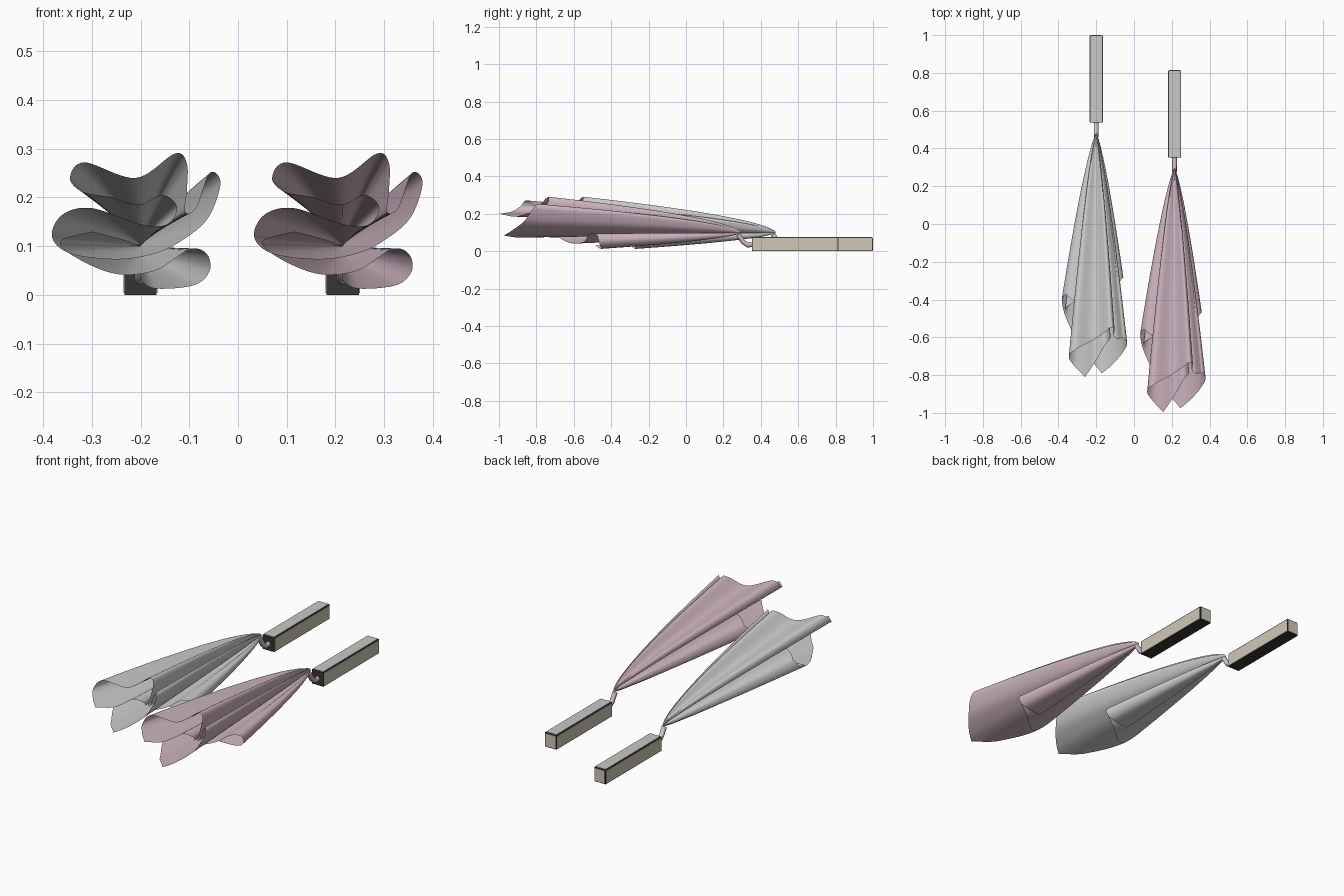
import bpy, math
from mathutils import Vector

if "Cube" in bpy.data.objects:
    bpy.data.objects.remove(bpy.data.objects["Cube"])


def material(name, rgb):
    m = bpy.data.materials.new(name)
    m.diffuse_color = (*rgb, 1)
    m.use_nodes = True
    m.node_tree.nodes["Principled BSDF"].inputs["Base Color"].default_value = m.diffuse_color
    return m


GRAY = material("light gray cloth", (0.62, 0.62, 0.62))
PINK = material("pale pink cloth", (0.62, 0.46, 0.53))
BEIGE = material("beige panel", (0.62, 0.58, 0.46))
SILVER = material("gray top panel", (0.58, 0.58, 0.57))
DARK = material("dark trim", (0.035, 0.035, 0.04))

APEX = Vector((-0.2, 0.48, 0.10))

# Hem of the main cloth: x, z, y of the folds, going round the gathered cloth
MAIN_HEM = [(-.345, .24, -.70), (-.315, .272, -.67), (-.21, .24, -.61), (-.13, .29, -.55),
            (-.105, .27, -.55), (-.105, .215, -.57), (-.108, .17, -.59), (-.085, .18, -.61),
            (-.058, .25, -.60), (-.036, .23, -.63), (-.06, .16, -.68), (-.11, .115, -.74),
            (-.17, .085, -.79), (-.25, .073, -.70), (-.345, .085, -.53), (-.382, .12, -.40),
            (-.36, .165, -.37), (-.30, .178, -.42), (-.20, .145, -.50), (-.145, .145, -.56),
            (-.125, .18, -.60), (-.155, .205, -.64), (-.205, .185, -.73), (-.26, .20, -.81),
            (-.32, .212, -.745)]
# Hem of the shorter fold underneath
LOWER_HEM = [(-.30, .13, -.40), (-.365, .11, -.45), (-.33, .075, -.50), (-.25, .043, -.43),
             (-.17, .05, -.36), (-.10, .093, -.33), (-.065, .085, -.29), (-.058, .05, -.28),
             (-.09, .02, -.27), (-.17, .013, -.27), (-.20, .03, -.30)]


def smooth_hem(pts, closed, sub=10):
    """Round folds in x and z, straight hems with sharp corners in y."""
    n, out = len(pts), []
    get = (lambda i: pts[i % n]) if closed else (lambda i: pts[max(0, min(n - 1, i))])
    for i in range(n if closed else n - 1):
        a, b, c, d = (get(i + k) for k in (-1, 0, 1, 2))
        for s in range(sub):
            t = s / sub
            x, z = (0.5 * (2 * b[k] + (c[k] - a[k]) * t
                           + (2 * a[k] - 5 * b[k] + 4 * c[k] - d[k]) * t * t
                           + (3 * b[k] - a[k] - 3 * c[k] + d[k]) * t ** 3) for k in (0, 1))
            out.append(Vector((x, b[2] + (c[2] - b[2]) * t, z)))
    if not closed:
        out.append(Vector((pts[-1][0], pts[-1][2], pts[-1][1])))
    return out


def mesh_object(name, verts, faces, mat, smooth):
    me = bpy.data.meshes.new(name)
    me.from_pydata(verts, [], faces)
    me.materials.append(mat)
    for p in me.polygons:
        p.use_smooth = smooth
    ob = bpy.data.objects.new(name, me)
    bpy.context.collection.objects.link(ob)
    return ob


def cloth(name, pts, closed, mat, offset, rows=28):
    hem = smooth_hem(pts, closed)
    n = len(hem)
    verts = []
    for r in range(rows + 1):
        t = (r / rows) ** 1.8          # rows crowd towards the rounded tip
        for p in hem:
            d = p - APEX
            verts.append(APEX + offset + Vector((d.x * t ** 0.76, d.y * t, d.z * t ** 0.6)))
    faces = []
    for r in range(rows):
        for i in range(n if closed else n - 1):
            j = (i + 1) % n
            a, b, c, d = r * n + i, r * n + j, (r + 1) * n + j, (r + 1) * n + i
            faces.append((0, c, d) if r == 0 else (a, b, c, d))
    return mesh_object(name, verts, faces, mat, True)


def box(name, lo, hi, mat, offset):
    v = [Vector((x, y, z)) + offset for x in (lo[0], hi[0]) for y in (lo[1], hi[1])
         for z in (lo[2], hi[2])]
    f = [(0, 1, 3, 2), (4, 6, 7, 5), (0, 4, 5, 1), (2, 3, 7, 6), (0, 2, 6, 4), (1, 5, 7, 3)]
    return mesh_object(name, v, f, mat, False)


def strap(name, mat, offset):
    """Hanging loop between the bar and the gathered cloth."""
    cu = bpy.data.curves.new(name, 'CURVE')
    cu.dimensions = '3D'
    cu.bevel_depth = 0.013
    cu.bevel_resolution = 2
    cu.use_fill_caps = True
    path = [(0.545, 0.035), (0.515, 0.033), (0.49, 0.05), (0.465, 0.09)]
    sp = cu.splines.new('POLY')
    sp.points.add(len(path) - 1)
    for q, (y, z) in zip(sp.points, path):
        q.co = (APEX.x + offset.x, y + offset.y, z, 1)
    cu.materials.append(mat)
    ob = bpy.data.objects.new(name, cu)
    bpy.context.collection.objects.link(ob)


for label, mat, off in (("gray", GRAY, Vector((0, 0, 0))),
                        ("pink", PINK, Vector((0.415, -0.185, 0)))):
    cloth(label + "_cloth_main", MAIN_HEM, True, mat, off)
    cloth(label + "_cloth_lower_fold", LOWER_HEM, False, mat, off)
    strap(label + "_hanging_strap", mat, off)
    # Bar: dark core with thin panels on the top, both sides and the back
    box(label + "_bar_core", (-.233, .537, 0), (-.167, .998, .074), DARK, off)
    box(label + "_bar_top", (-.230, .541, .072), (-.170, .994, .077), SILVER, off)
    box(label + "_bar_left_panel", (-.235, .541, .004), (-.231, .994, .070), BEIGE, off)
    box(label + "_bar_right_panel", (-.169, .541, .004), (-.165, .994, .070), BEIGE, off)
    box(label + "_bar_back_panel", (-.229, .996, .004), (-.171, 1.0, .070), BEIGE, off)
